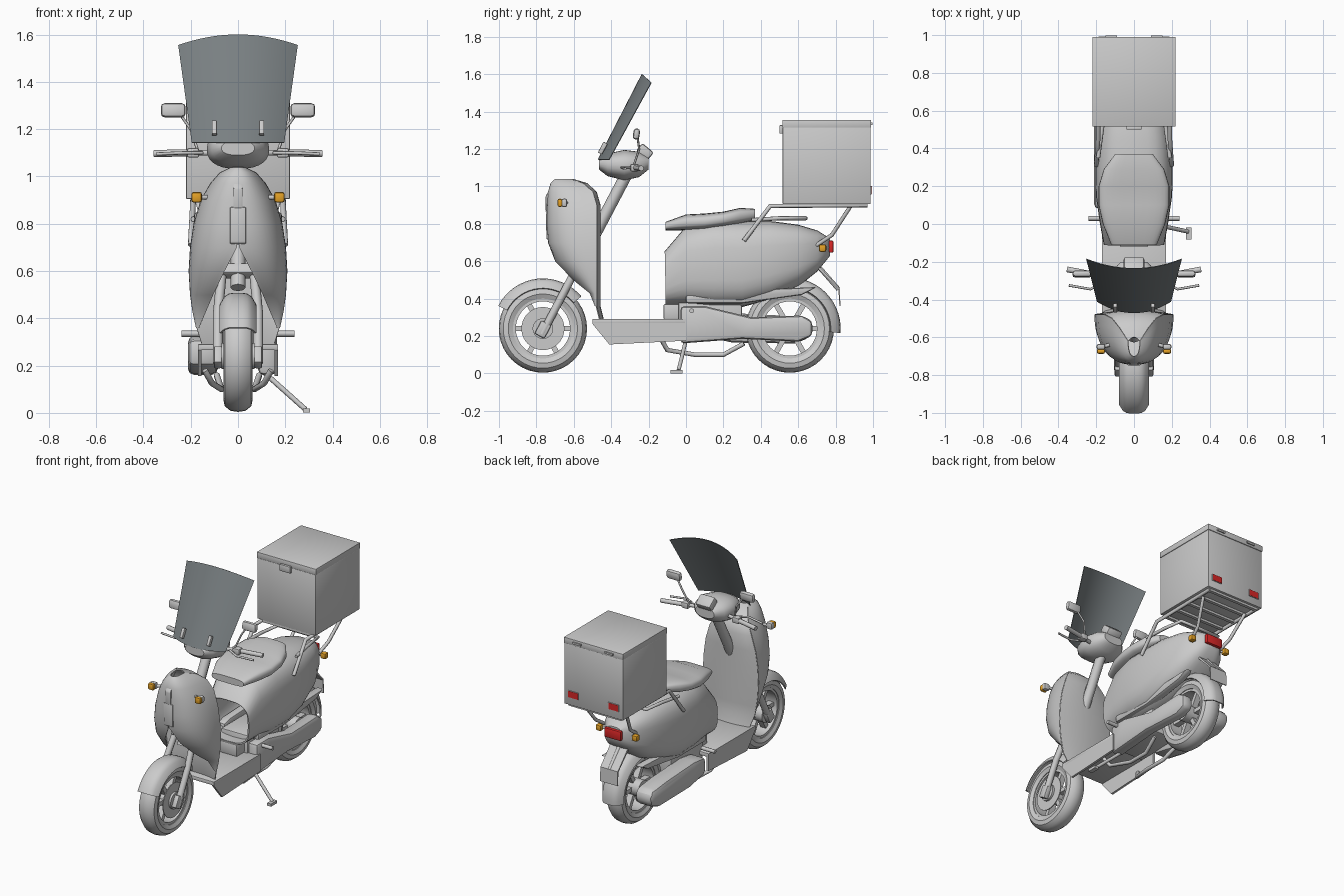
import bpy, bmesh
from math import sin, cos, pi, radians, copysign
from mathutils import Matrix, Vector

if "Cube" in bpy.data.objects:
    bpy.data.objects.remove(bpy.data.objects["Cube"], do_unlink=True)

def material(name, *rgb):
    m = bpy.data.materials.new(name)
    m.use_nodes = True
    m.diffuse_color = (*rgb, 1)
    m.node_tree.nodes["Principled BSDF"].inputs["Base Color"].default_value = (*rgb, 1)
    return m

GREY = material("body grey", .6, .6, .6)
SMOKE = material("smoked screen", .19, .213, .222)
RED = material("red lens", .7, .02, .02)
AMBER = material("amber lens", .78, .36, .02)
SIDES = (("right", -1), ("left", 1))

def place(name, data, mat):
    """Link new object data and make it the only selection."""
    data.materials.append(mat)
    ob = bpy.data.objects.new(name, data)
    bpy.context.collection.objects.link(ob)
    bpy.ops.object.select_all(action='DESELECT')
    ob.select_set(True)
    bpy.context.view_layer.objects.active = ob
    return ob

def finish(name, bm, mat=GREY, thick=0, bevel=0, angle=35):
    """Turn a bmesh into an object, apply thickness or bevel, then shade it."""
    bmesh.ops.recalc_face_normals(bm, faces=bm.faces)
    mesh = bpy.data.meshes.new(name)
    bm.to_mesh(mesh)
    bm.free()
    ob = place(name, mesh, mat)
    if thick:
        mod = ob.modifiers.new("thickness", 'SOLIDIFY')
        mod.thickness, mod.offset = thick, 0
    if bevel:
        mod = ob.modifiers.new("bevel", 'BEVEL')
        mod.width, mod.segments = bevel, 2
    bpy.ops.object.convert(target='MESH')
    bpy.ops.object.shade_smooth_by_angle(angle=radians(angle))

def loft(name, rings, closed=True, wrap=False, caps=(), **opts):
    """Skin a list of equally long point rows."""
    bm = bmesh.new()
    rows = [[bm.verts.new(p) for p in ring] for ring in rings]
    n = len(rows[0])
    for a, b in zip(rows, rows[1:] + rows[:1] if wrap else rows[1:]):
        for i in range(n if closed else n - 1):
            j = (i + 1) % n
            bm.faces.new((a[i], a[j], b[j], b[i]))
    for c in caps:
        bm.faces.new(rows[c])
    finish(name, bm, **opts)

def slab(name, outline, x0, x1, **opts):
    """Side outline of (y, z) points, extruded across x."""
    loft(name, [[(x, y, z) for y, z in outline] for x in (x0, x1)], caps=(0, -1), **opts)

def box(name, at, size, tilt=0, **opts):
    bm = bmesh.new()
    m = Matrix.Translation(at) @ Matrix.Rotation(radians(tilt), 4, 'X') @ Matrix.Diagonal((*size, 1))
    bmesh.ops.create_cube(bm, size=1, matrix=m)
    finish(name, bm, **opts)

def tube(name, points, r):
    curve = bpy.data.curves.new(name, 'CURVE')
    curve.dimensions = '3D'
    curve.bevel_depth, curve.bevel_resolution, curve.use_fill_caps = r, 2, True
    spline = curve.splines.new('POLY')
    spline.points.add(len(points) - 1)
    for p, co in zip(spline.points, points):
        p.co = (*co, 1)
    place(name, curve, GREY)
    bpy.ops.object.convert(target='MESH')

def lathe(name, profile, y, steps=40):
    """Closed (x, radius) profile turned about a wheel axle."""
    turns = [2 * pi * i / steps for i in range(steps)]
    loft(name, [[(x, y + r * cos(a), AXLE + r * sin(a)) for x, r in profile] for a in turns], wrap=True)

def ring(name, x0, x1, r0, r1, y):
    lathe(name, [(x0, r0), (x0, r1), (x1, r1), (x1, r0)], y)

def oval(y, w, lo, hi, power, n=28):
    """Rounded-square section across the bike."""
    soft = lambda v: copysign(abs(v) ** power, v)
    turns = [2 * pi * i / n for i in range(n)]
    return [(w * soft(cos(a)), y, (lo + hi) / 2 + (hi - lo) / 2 * soft(sin(a))) for a in turns]

def fender(name, y, r, start, end, w):
    arcs = [radians(start + (end - start) * i / 16) for i in range(17)]
    cross = [(w * i / 4, r - .05 * (i / 4) ** 4) for i in range(-4, 5)]
    loft(name, [[(x, y + d * cos(a), AXLE + d * sin(a)) for x, d in cross] for a in arcs],
         closed=False, thick=.008)

# Wheels and fenders
AXLE = .24
half = [(.05, .16), (.062, .185), (.056, .212), (.032, .231)]
for end, y in (("front", -.765), ("rear", .555)):
    lathe(end + "_tyre", half + [(0, .236)] + [(-x, r) for x, r in reversed(half)], y)
    ring(end + "_rim", -.045, .045, .145, .168, y)
    ring(end + "_hub", -.07, .07, .005, .055, y)
    for k in range(6):
        a = radians(60 * k)
        box(end + "_spoke", (0, y + .1 * cos(a), AXLE + .1 * sin(a)), (.04, .11, .028), tilt=60 * k)
ring("front_brake_disc", .05, .056, .05, .115, -.765)
fender("front_fender", -.765, .264, 40, 153, .075)
fender("rear_fender", .555, .268, -5, 110, .075)

# Fork and steering column
for side, s in SIDES:
    tube(side + "_fork_leg", [(s * .085, -.77, .21), (s * .085, -.66, .42), (s * .065, -.55, .63)], .021)
    box(side + "_axle_clamp", (s * .085, -.765, .235), (.035, .06, .08), tilt=-28, bevel=.008)
box("fork_crown", (0, -.57, .6), (.17, .06, .05), tilt=-28, bevel=.01)
tube("steering_column", [(0, -.6, .53), (0, -.32, 1.06)], .032)

# Front shield: height, half width, back y, front y, half width of the opening
shield = [(1.036, .03, -.62, -.7, 0), (1.015, .075, -.55, -.722, 0), (.97, .115, -.5, -.735, 0),
          (.9, .155, -.48, -.74, 0), (.8, .185, -.48, -.742, 0), (.7, .2, -.48, -.735, .005),
          (.6, .206, -.48, -.7, .057), (.5, .2, -.48, -.61, .105),
          (.43, .19, -.48, -.52, .135), (.36, .175, -.48, -.49, .165)]
for side, s in SIDES:
    rows = []
    for z, w, back, front, gap in shield:
        xs = [gap + (w - gap) * sin(pi / 2 * i / 12) for i in range(13)]
        rows.append([(s * x, back + (front - back) * max(0, 1 - (x / w) ** 2.5) ** .4, z) for x in xs])
    loft(side + "_front_shield", rows, closed=False, thick=.006, angle=50)
panel = [(z, w, back) for z, w, back, *_ in shield] + [(.28, .15, -.46)]
loft("leg_panel", [[(w * u / 4, back + .02 * (1 - (u / 4) ** 2), z) for u in range(-4, 5)]
                   for z, w, back in panel], closed=False, thick=.006, angle=50)
slab("nose_strip", [(-.73, .71), (-.746, .72), (-.75, .87), (-.735, .87)], -.034, .034, bevel=.005)
slab("nose_tip", [(-.735, .86), (-.75, .865), (-.75, .95), (-.73, .98)], -.02, .02, bevel=.006)

# Handlebar unit
cowl = [(-.465, .07, 1.09, 1.15), (-.42, .11, 1.055, 1.175), (-.33, .132, 1.032, 1.195),
        (-.25, .115, 1.05, 1.185), (-.2, .07, 1.09, 1.16)]
loft("handlebar_cowl", [oval(*row, .85) for row in cowl], caps=(0, -1), angle=45)
box("dashboard", (0, -.22, 1.185), (.11, .08, .055), tilt=-40, bevel=.012)
for side, s in SIDES:
    tube(side + "_handlebar", [(s * .08, -.3, 1.1), (s * .21, -.27, 1.1)], .012)
    tube(side + "_grip", [(s * .2, -.27, 1.1), (s * .355, -.24, 1.097)], .015)
    tube(side + "_brake_lever", [(s * .15, -.3, 1.1), (s * .23, -.345, 1.1), (s * .345, -.325, 1.095)], .007)
    box(side + "_switch_block", (s * .19, -.275, 1.1), (.05, .045, .04), bevel=.008)
    tube(side + "_mirror_stem", [(s * .17, -.28, 1.11), (s * .2, -.25, 1.2), (s * .25, -.26, 1.27)], .006)
    box(side + "_mirror", (s * .274, -.265, 1.28), (.105, .035, .06), tilt=-8, bevel=.016)
    box(side + "_screen_mount", (s * .1, -.445, 1.205), (.022, .025, .065), tilt=-28, bevel=.005)
    tube(side + "_front_signal_stem", [(s * .13, -.64, .912), (s * .17, -.65, .912)], .01)
    box(side + "_front_signal_housing", (s * .175, -.65, .912), (.045, .03, .045), bevel=.01)
    box(side + "_front_signal", (s * .175, -.674, .912), (.044, .026, .044), mat=AMBER, bevel=.01)

# Windscreen
us = [i / 8 - 1 for i in range(17)]
low = [Vector((.195 * u, -.47 + .06 * u * u, 1.143)) for u in us]
high = [Vector((.252 * u, -.235 + .05 * u * u, 1.6 - .045 * u * u)) for u in us]
loft("windscreen", [low, high], closed=False, thick=.004, mat=SMOKE)

# Floor and chassis
box("floorboard", (0, -.25, .278), (.34, .5, .026), bevel=.005)
box("floor_case", (0, -.06, .33), (.15, .12, .08), bevel=.006)
box("chassis_block", (0, .13, .31), (.2, .34, .2), bevel=.01)
for side, s in SIDES:
    slab(side + "_floor_skirt", [(-.5, .29), (-.5, .265), (-.41, .155), (0, .175), (0, .29)], s * .155, s * .17)

# Body shell, seat and side parts
body = [(-.11, .155, .37, .65), (0, .175, .37, .78), (.15, .197, .36, .81), (.3, .2, .36, .81),
        (.45, .19, .4, .81), (.6, .16, .47, .79), (.7, .115, .55, .76), (.765, .055, .63, .72)]
loft("rear_body", [oval(*row, .64) for row in body], caps=(-1,), thick=.01, angle=50)
seat = [(-.11, .12, .765, .81), (0, .165, .765, .85), (.1, .187, .77, .855), (.2, .187, .785, .865),
        (.29, .16, .8, .885), (.37, .1, .82, .88)]
loft("seat", [oval(*row, .6) for row in seat], caps=(0, -1), angle=40)
slab("left_swingarm_cover", [(-.03, .36), (.1, .36), (.35, .3), (.62, .31), (.675, .28), (.675, .2),
                             (.6, .17), (.3, .185), (-.03, .16)], .085, .165, bevel=.022)
slab("right_motor_cover", [(.08, .31), (.2, .325), (.5, .31), (.65, .295), (.68, .25), (.66, .19),
                           (.58, .16), (.25, .165), (.08, .2)], -.085, -.212, bevel=.03)
for side, s in SIDES:
    slab(side + "_lower_trim", [(0, .42), (.06, .435), (.7, .462), (.62, .42), (.3, .375), (0, .375)],
         s * .1, s * .155, bevel=.012)
    tube(side + "_foot_peg", [(s * .14, .03, .335), (s * .24, .03, .335)], .013)
    tube(side + "_lower_frame_tube", [(s * .14, -.13, .18), (s * .11, -.1, .125), (s * .07, .05, .1),
                                      (s * .07, .2, .1), (s * .09, .31, .16)], .013)

# Side stand
tube("side_stand", [(.1, 0, .18), (.285, -.04, .015)], .011)
box("side_stand_foot", (.29, -.05, .01), (.03, .065, .018))

# Rear rack
for side, s in SIDES:
    tube(side + "_rack_front_leg", [(s * .2, .31, .71), (s * .19, .45, .895), (s * .19, .97, .9)], .012)
    tube(side + "_rack_rear_leg", [(s * .11, .69, .68), (s * .13, .78, .74), (s * .17, .88, .895)], .011)
    tube(side + "_grab_rail", [(s * .19, .35, .82), (s * .17, .5, .83), (s * .15, .64, .83), (0, .64, .83)], .011)
    tube(side + "_rear_signal_stem", [(s * .08, .7, .67), (s * .13, .73, .67)], .008)
    box(side + "_rear_signal", (s * .135, .73, .67), (.04, .04, .04), mat=AMBER, bevel=.01)
for y in (.53, .64, .75, .86, .96):
    box("rack_crossbar", (0, y, .898), (.38, .022, .016))

# Cargo box
box("cargo_box", (0, .752, 1.11), (.438, .47, .41), bevel=.003)
box("cargo_lid", (0, .753, 1.335), (.442, .474, .04), bevel=.002)
box("cargo_latch", (0, .508, 1.305), (.08, .018, .045), bevel=.004)
for side, s in SIDES:
    box(side + "_lid_hinge", (s * .12, .992, 1.335), (.06, .012, .012))
    box(side + "_reflector_frame", (s * .15, .986, .98), (.076, .012, .046))
    box(side + "_box_reflector", (s * .15, .991, .98), (.072, .005, .042), mat=RED)

# Tail light and plate holder
box("tail_light", (0, .776, .678), (.125, .026, .065), mat=RED, bevel=.008)
tube("plate_arm", [(0, .71, .57), (0, .815, .45)], .012)
slab("plate_holder", [(.71, .575), (.822, .455), (.826, .36), (.82, .36), (.815, .45), (.7, .565)], -.065, .065)
